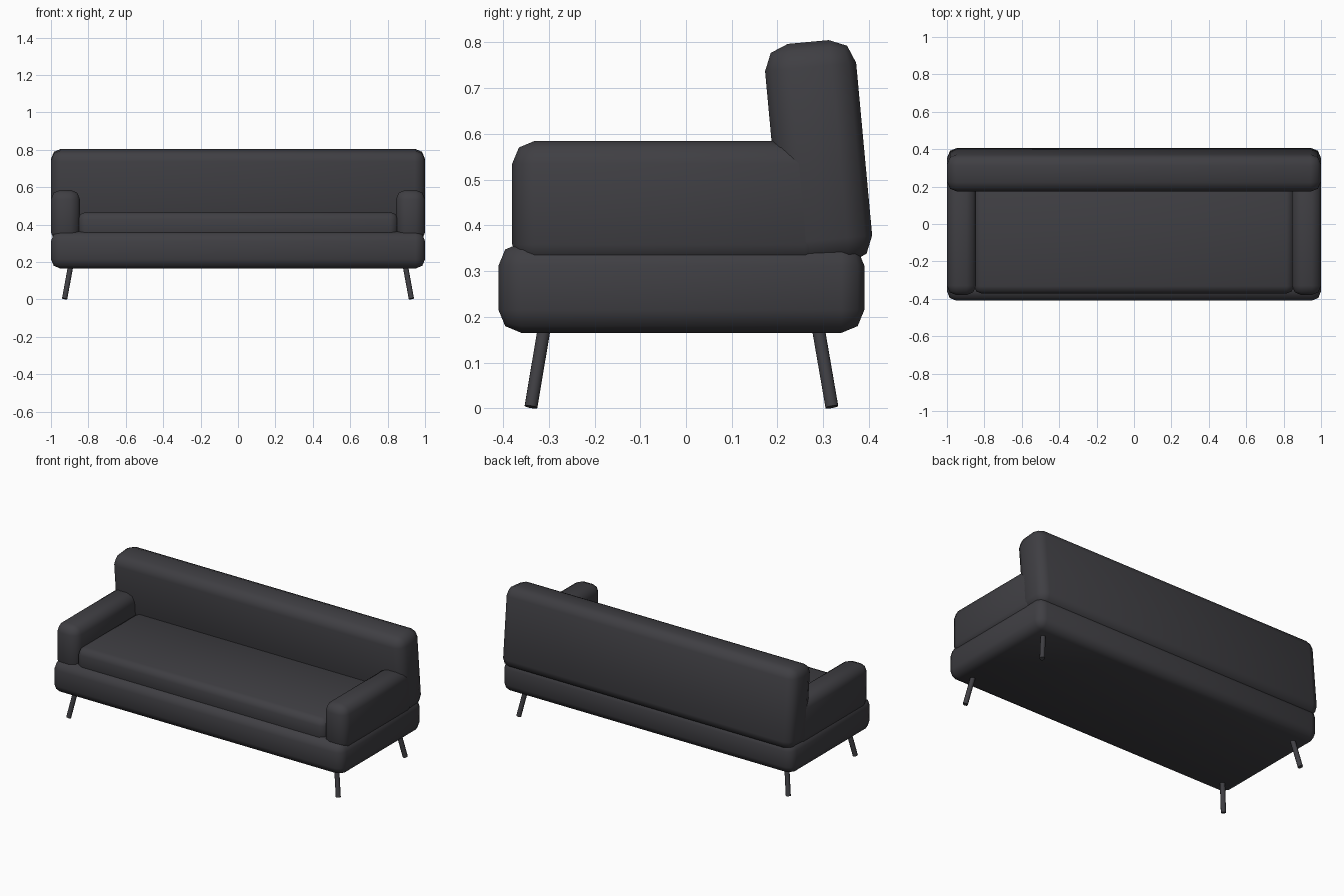
import bpy, math
from mathutils import Vector

cube = bpy.data.objects.get("Cube")
if cube:
    bpy.data.objects.remove(cube, do_unlink=True)

charcoal = bpy.data.materials.new("charcoal")
charcoal.use_nodes = True
COLOUR = (0.05, 0.049, 0.056, 1)
charcoal.diffuse_color = COLOUR
charcoal.node_tree.nodes["Principled BSDF"].inputs["Base Color"].default_value = COLOUR


def finish(name):
    ob = bpy.context.object
    ob.name = name
    ob.data.materials.append(charcoal)
    bpy.ops.object.shade_smooth_by_angle(angle=math.radians(60))
    return ob


def padded_box(name, low, high, bevel=0.05, tilt=0):
    """Upholstered block between two corners, with soft two-step edges."""
    low, high = Vector(low), Vector(high)
    bpy.ops.mesh.primitive_cube_add(size=1, location=(low + high) / 2)
    ob = bpy.context.object
    ob.scale = high - low
    bpy.ops.object.transform_apply(location=False, rotation=False, scale=True)
    ob.rotation_euler.x = tilt
    mod = ob.modifiers.new("soft edges", "BEVEL")
    mod.width = bevel
    mod.segments = 2
    bpy.ops.object.modifier_apply(modifier=mod.name)
    return finish(name)


def leg(name, top, foot, radius=0.0145):
    top, foot = Vector(top), Vector(foot)
    axis = top - foot
    bpy.ops.mesh.primitive_cylinder_add(vertices=12, radius=radius, depth=axis.length,
                                        location=(top + foot) / 2)
    bpy.context.object.rotation_euler = axis.to_track_quat("Z", "Y").to_euler()
    finish(name)


# Upholstered body
padded_box("base", (-1, -0.41, 0.165), (1, 0.39, 0.362))
padded_box("seat_cushion", (-0.855, -0.372, 0.31), (0.855, 0.25, 0.467), bevel=0.04)

# Backrest, leaning slightly to the rear at the bottom
padded_box("backrest", (-1, 0.19, 0.313), (1, 0.39, 0.802), bevel=0.055,
           tilt=math.radians(5.3))

# Arms and splayed legs on both sides
for side, s in (("left", 1), ("right", -1)):
    arm_x = sorted((s * 0.845, s * 1.0))
    padded_box(side + "_arm", (arm_x[0], -0.38, 0.308), (arm_x[1], 0.31, 0.585))
    leg(side + "_front_leg", (s * 0.891, -0.306, 0.2), (s * 0.927, -0.339, 0.003))
    leg(side + "_rear_leg", (s * 0.891, 0.285, 0.2), (s * 0.927, 0.319, 0.003))
